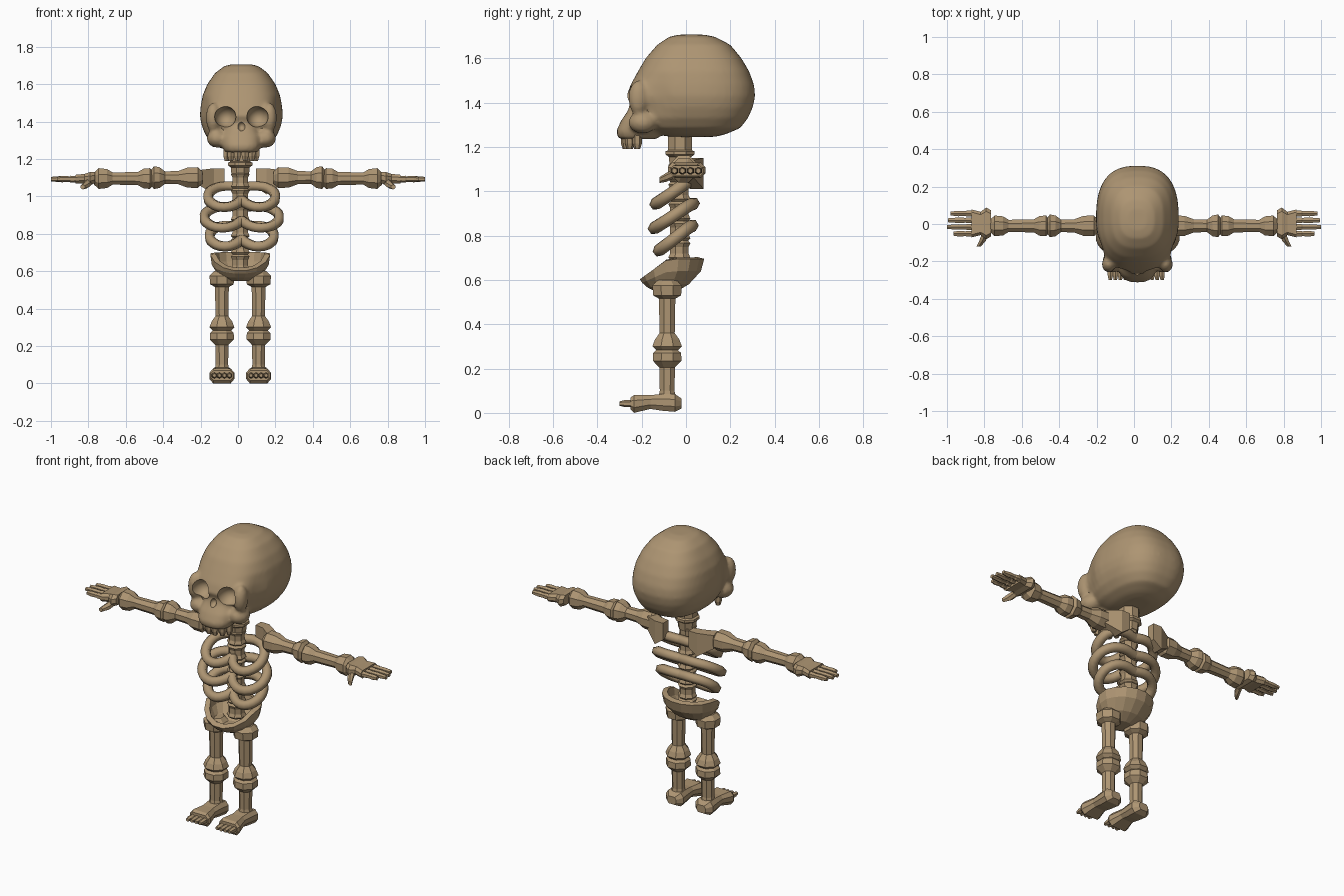
import bpy, bmesh, math
from mathutils import Vector

if "Cube" in bpy.data.objects:
    bpy.data.objects.remove(bpy.data.objects["Cube"])

CX = 0.012   # body centre line
SX = 0.018   # skull centre line

bone_mat = bpy.data.materials.new("old_bone_tan")
bone_mat.diffuse_color = (0.42, 0.30, 0.17, 1)
bone_mat.use_nodes = True
bone_mat.node_tree.nodes["Principled BSDF"].inputs["Base Color"].default_value = bone_mat.diffuse_color


def make(name, bm):
    bmesh.ops.recalc_face_normals(bm, faces=bm.faces)
    me = bpy.data.meshes.new(name)
    bm.to_mesh(me)
    bm.free()
    ob = bpy.data.objects.new(name, me)
    bpy.context.collection.objects.link(ob)
    me.materials.append(bone_mat)
    return ob


def add_loft(bm, rings, caps=(True, True)):
    loops = [[bm.verts.new(p) for p in r] for r in rings]
    n = len(loops[0])
    for a, b in zip(loops, loops[1:]):
        for i in range(n):
            bm.faces.new((a[i], a[(i + 1) % n], b[(i + 1) % n], b[i]))
    if caps[0]:
        bm.faces.new(loops[0])
    if caps[1]:
        bm.faces.new(loops[-1])


def loft(name, rings, caps=(True, True)):
    bm = bmesh.new()
    add_loft(bm, rings, caps)
    return make(name, bm)


def circle(n, off=0.5):
    return [(math.cos(2 * math.pi * (i + off) / n), math.sin(2 * math.pi * (i + off) / n)) for i in range(n)]


def bone_z(name, x, y, prof, sides=8, sy=1.0):
    """Turned bone standing along z; prof = (z, radius)."""
    return loft(name, [[(x + r * c, y + r * s * sy, z) for c, s in circle(sides)] for z, r in prof])


def bone_x(name, side, y, z, prof, sides=8):
    """Turned bone lying along x, mirrored by side."""
    return loft(name, [[(side * x, y + r * c, z + r * s) for c, s in circle(sides)] for x, r in prof])


def rect_ring(u, hw, lo, hi, k=0.3):
    """Rectangle with cut corners; returns (u, across, z)."""
    h = (hi - lo) * k
    w = min(hw * 0.3, h)
    return [(u, -hw, lo + h), (u, -hw + w, lo), (u, hw - w, lo), (u, hw, lo + h),
            (u, hw, hi - h), (u, hw - w, hi), (u, -hw + w, hi), (u, -hw, hi - h)]


def egg_rings(rows, n=48, p=2.6):
    """Horizontal rounded rings from (z, y front, y back, half width)."""
    out = []
    for z, yf, yb, hw in rows:
        ring = []
        for c, s in circle(n):
            x = math.copysign(abs(c) ** (2 / p), c) * hw
            y = math.copysign(abs(s) ** (2 / p), s) * (yb - yf) / 2 + (yb + yf) / 2
            # slight hollow at the temples
            x *= 1 - 0.10 * math.exp(-((y + 0.13) / 0.06) ** 2 - ((z - 1.42) / 0.09) ** 2)
            ring.append((SX + x, y, z))
        out.append(ring)
    return out


def add_ball(bm, centre, radii):
    res = bmesh.ops.create_uvsphere(bm, u_segments=32, v_segments=16, radius=1)
    for v in res["verts"]:
        v.co = Vector([c + r * q for c, r, q in zip(centre, radii, v.co)])


# Skull: cranium, upper jaw and cheekbones fused, then sockets cut
bm = bmesh.new()
add_loft(bm, egg_rings([
    (1.706, -0.03, 0.08, 0.05), (1.697, -0.075, 0.13, 0.09), (1.66, -0.13, 0.20, 0.14),
    (1.60, -0.182, 0.25, 0.182), (1.54, -0.217, 0.285, 0.207), (1.48, -0.25, 0.307, 0.218),
    (1.43, -0.268, 0.312, 0.222), (1.38, -0.245, 0.302, 0.213), (1.33, -0.225, 0.28, 0.193),
    (1.285, -0.19, 0.245, 0.16), (1.257, -0.13, 0.18, 0.11), (1.245, -0.07, 0.13, 0.06)]))
add_loft(bm, egg_rings([
    (1.41, -0.25, -0.1, 0.045), (1.36, -0.264, -0.1, 0.085), (1.32, -0.292, -0.1, 0.105),
    (1.27, -0.315, -0.1, 0.105), (1.235, -0.305, -0.13, 0.088)]))
for s in (-1, 1):
    add_ball(bm, (SX + s * 0.13, -0.195, 1.31), (0.055, 0.065, 0.05))
    add_ball(bm, (SX + s * 0.15, -0.215, 1.42), (0.04, 0.045, 0.08))
skull = make("skull", bm)
m = skull.modifiers.new("fuse", 'REMESH')
m.mode, m.voxel_size = 'VOXEL', 0.011
m = skull.modifiers.new("soften", 'SMOOTH')
m.factor, m.iterations = 0.5, 6
bm = bmesh.new()
for s in (-1, 1):
    add_ball(bm, (SX + s * 0.086, -0.255, 1.425), (0.057, 0.075, 0.057))
add_ball(bm, (SX, -0.275, 1.375), (0.022, 0.035, 0.026))
cutter = make("socket_cutter", bm)
cutter.hide_render = True
m = skull.modifiers.new("sockets", 'BOOLEAN')
m.operation, m.object, m.solver = 'DIFFERENCE', cutter, 'EXACT'
bpy.context.view_layer.objects.active = skull
skull.select_set(True)
for md in [md.name for md in skull.modifiers]:
    bpy.ops.object.modifier_apply(modifier=md)
bpy.ops.object.shade_smooth_by_angle(angle=math.radians(40))
skull.select_set(False)
bpy.data.objects.remove(cutter)

# Upper teeth set round the jaw
for i in range(6):
    a = (i - 2.5) * 0.5
    bone_z(f"tooth_{i}", SX + 0.082 * math.sin(a), -0.195 - 0.08 * math.cos(a),
           [(1.26, 0.022), (1.215, 0.021), (1.19, 0.013)], 6)

# Neck and spine: stacked vertebrae
bone_z("neck", CX, -0.027, [(1.30, 0.058), (1.185, 0.058), (1.18, 0.07), (1.165, 0.07),
                            (1.155, 0.055), (1.11, 0.05)], 8)
for i in range(6):
    z = 0.60 + i * 0.088
    bone_z(f"vertebra_{i}", CX, -0.03, [(z, 0.042), (z + 0.012, 0.054), (z + 0.03, 0.045),
                                        (z + 0.06, 0.045), (z + 0.078, 0.054), (z + 0.09, 0.042)], 8)

# Ribs: three pairs of hoops sloping down to the front
RIB = [(0.0, 0.025, 0.05), (0.09, 0.035, 0.055), (0.165, 0.005, 0.04), (0.20, -0.055, 0.0),
       (0.175, -0.115, -0.04), (0.105, -0.145, -0.058), (0.04, -0.125, -0.045), (0.0, -0.085, -0.02)]
for i, (z, kx, ky) in enumerate([(1.0, 0.90, 0.95), (0.89, 1.0, 1.0), (0.79, 0.86, 0.85)]):
    for s in (-1, 1):
        cu = bpy.data.curves.new("rib", 'CURVE')
        cu.dimensions = '3D'
        cu.bevel_depth, cu.bevel_resolution, cu.resolution_u = 0.028, 1, 3
        sp = cu.splines.new('BEZIER')
        sp.bezier_points.add(len(RIB) - 1)
        for bp, (x, y, dz) in zip(sp.bezier_points, RIB):
            bp.co = (CX + 0.008 + s * x * kx, y * ky, z + dz)
            bp.handle_left_type = bp.handle_right_type = 'AUTO'
        cu.use_fill_caps = True
        cu.materials.append(bone_mat)
        ob = bpy.data.objects.new(f"rib_{i}_{'right' if s > 0 else 'left'}", cu)
        bpy.context.collection.objects.link(ob)
        bpy.context.view_layer.objects.active = ob
        ob.select_set(True)
        bpy.ops.object.convert(target='MESH')
        ob.select_set(False)

# Pelvis: open bowl, high at the back and sides, low at the front
rings = []
for k, (rx, ry, cy) in enumerate([(0.065, 0.05, -0.09), (0.12, 0.095, -0.08),
                                  (0.155, 0.135, -0.065), (0.163, 0.148, -0.063)]):
    ring = []
    for c, s in circle(16):
        y = cy + ry * s
        rim = 0.695 - max(0, -0.08 - y) * 0.72
        ring.append((CX + rx * c, y, 0.548 + (rim - 0.548) * (0, 0.22, 0.62, 1)[k]))
    rings.append(ring)
pelvis = loft("pelvis", rings, (True, False))
m = pelvis.modifiers.new("wall", 'SOLIDIFY')
m.thickness, m.offset = 0.03, -1

for s, tag in ((-1, "left"), (1, "right")):
    # Shoulder blade: wedge behind the ribs, narrowing outward
    loft("shoulder_blade_" + tag, [
        [(CX + s * x, y + dy, z) for dy, z in ((0, lo), (t, lo), (t, hi), (0, hi))]
        for x, y, t, lo, hi in ((0.085, 0.03, 0.05, 1.05, 1.15), (0.14, 0.02, 0.06, 1.01, 1.15),
                                (0.22, -0.035, 0.07, 1.06, 1.14))])
    # Arm bones
    bone_x("upper_arm_" + tag, s, -0.01, 1.10,
           [(0.19, 0.035), (0.215, 0.06), (0.27, 0.058), (0.32, 0.038), (0.39, 0.036),
            (0.42, 0.06), (0.45, 0.066), (0.47, 0.035)])
    bone_x("forearm_" + tag, s, -0.01, 1.095,
           [(0.45, 0.035), (0.47, 0.06), (0.505, 0.057), (0.535, 0.038), (0.67, 0.035),
            (0.70, 0.055), (0.745, 0.06), (0.77, 0.035)])
    # Hand, fingers and thumb
    loft("palm_" + tag, [[(s * u, v + 0.003, z) for u, v, z in rect_ring(*r)] for r in (
        (0.765, 0.07, 1.07, 1.13), (0.79, 0.085, 1.06, 1.13), (0.82, 0.062, 1.07, 1.12),
        (0.87, 0.075, 1.068, 1.115))])
    for j, (y, end) in enumerate(((-0.052, 0.965), (-0.016, 1.0), (0.020, 0.995), (0.056, 0.98))):
        bone_x(f"finger_{j}_{tag}", s, y, 1.092,
               [(0.85, 0.017), (0.895, 0.018), (0.90, 0.015), (0.94, 0.017), (end, 0.012)], 6)
    loft("thumb_" + tag, [[(s * (x + r * c), y, z + r * q) for c, q in circle(6)] for x, y, z, r in (
        (0.795, -0.05, 1.08, 0.02), (0.81, -0.09, 1.062, 0.02), (0.83, -0.12, 1.05, 0.013))])

    # Leg bones
    lx, ly = CX + s * 0.098, -0.085
    bone_z("thigh_" + tag, lx, ly, [(0.60, 0.045), (0.575, 0.072), (0.53, 0.068), (0.515, 0.04),
                                    (0.36, 0.037), (0.33, 0.06), (0.30, 0.072), (0.275, 0.045)])
    bone_z("shin_" + tag, lx, ly, [(0.29, 0.045), (0.27, 0.068), (0.235, 0.07), (0.205, 0.038),
                                   (0.10, 0.036), (0.06, 0.045), (0.03, 0.04)])
    # Foot and toes
    loft("foot_" + tag, [[(lx + v, u, z) for u, v, z in rect_ring(*r)] for r in (
        (-0.02, 0.03, 0.02, 0.065), (-0.05, 0.058, 0.005, 0.085), (-0.11, 0.052, 0.01, 0.085),
        (-0.16, 0.048, 0.018, 0.08), (-0.235, 0.067, 0.0, 0.08), (-0.25, 0.06, 0.015, 0.07))])
    for j in range(4):
        tx = lx + (j - 1.5) * 0.027
        loft(f"toe_{j}_{tag}", [[(tx + r * c, y, 0.042 + r * q) for c, q in circle(6)]
                                for y, r in ((-0.24, 0.016), (-0.275, 0.016), (-0.30, 0.01))])
